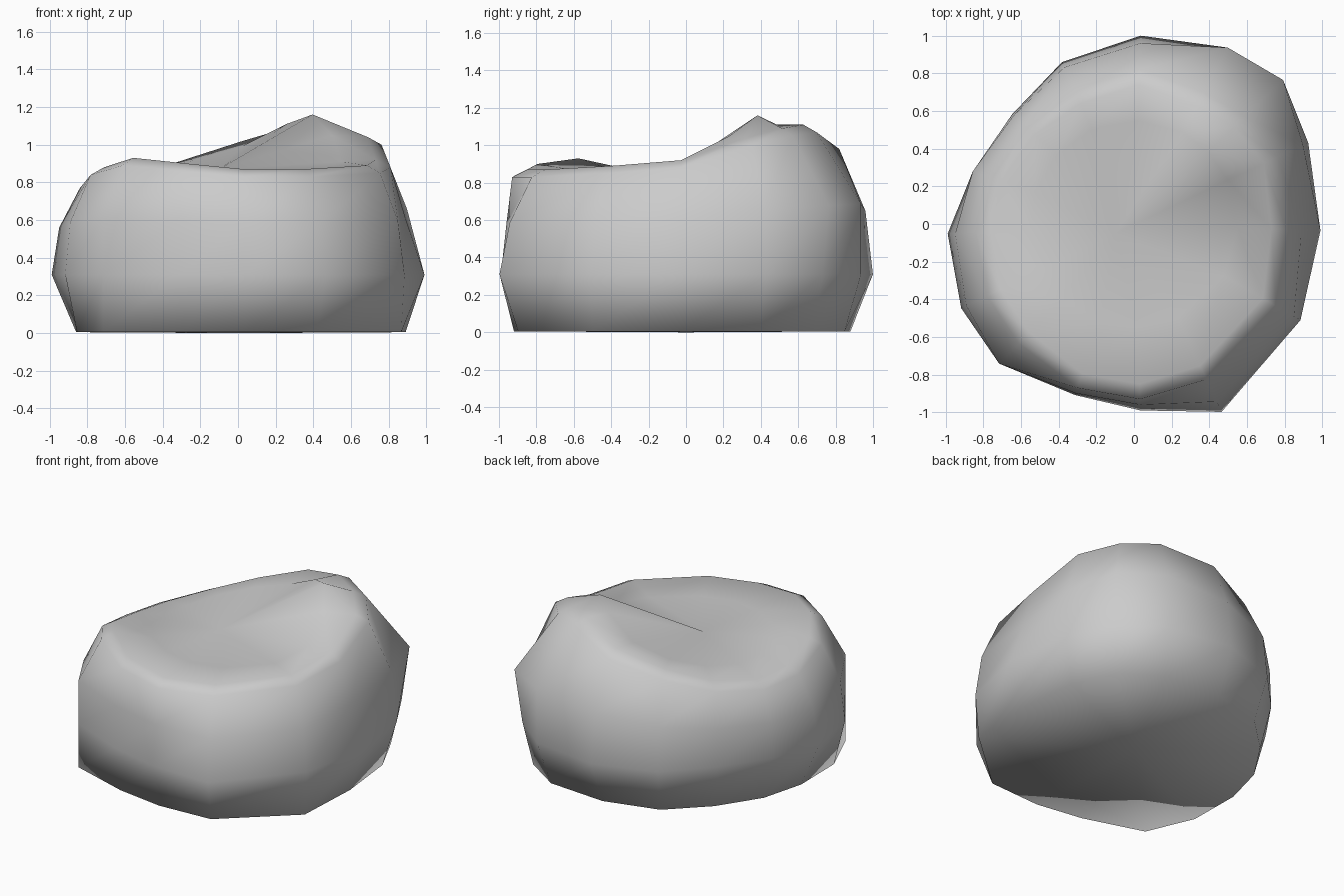
import bpy, bmesh
from math import sin, cos, radians

if "Cube" in bpy.data.objects:
    bpy.data.objects.remove(bpy.data.objects["Cube"])

# Uneven outline of the sack, one column per direction:
# angle, then radii of base, belly, upper side and rim, then heights of rim and seat
COLUMNS = [
    (-2, 0.89, 0.99, 0.89, 0.79, 0.92, 0.91),
    (25, 0.93, 1.02, 0.99, 0.82, 1.04, 1.05),
    (44, 0.98, 1.05, 1.10, 0.80, 1.09, 1.16),
    (62, 0.96, 1.06, 1.06, 0.77, 1.11, 1.11),
    (88, 0.88, 1.00, 0.96, 0.80, 1.02, 0.99),
    (114, 0.85, 0.94, 0.91, 0.76, 0.92, 0.92),
    (138, 0.80, 0.87, 0.86, 0.77, 0.84, 0.87),
    (162, 0.82, 0.90, 0.90, 0.80, 0.80, 0.84),
    (183, 0.86, 0.99, 0.95, 0.82, 0.81, 0.84),
    (206, 0.95, 1.02, 0.99, 0.85, 0.88, 0.86),
    (226, 1.03, 1.03, 1.03, 0.86, 0.93, 0.87),
    (251, 0.92, 0.96, 0.95, 0.90, 0.90, 0.87),
    (272, 0.92, 0.99, 0.96, 0.91, 0.87, 0.86),
    (295, 0.99, 1.10, 1.04, 0.89, 0.87, 0.86),
    (330, 1.00, 1.02, 0.98, 0.85, 0.89, 0.87),
]


def ring(bm, shape):
    """One loop of vertices; shape gives radius and height for a column."""
    verts = []
    for angle, *column in COLUMNS:
        r, z = shape(*column)
        a = radians(angle)
        verts.append(bm.verts.new((r * cos(a), r * sin(a), z)))
    return verts


# Sack rings from the floor, over the rim and into the seat
bm = bmesh.new()
rings = [ring(bm, shape) for shape in (
    lambda base, belly, upper, rim, top, seat: (base, 0.005),
    lambda base, belly, upper, rim, top, seat: (belly, 0.31),
    lambda base, belly, upper, rim, top, seat: (upper, 0.22 + top * 0.42),
    lambda base, belly, upper, rim, top, seat: (rim + 0.02, top - 0.04),
    lambda base, belly, upper, rim, top, seat: (rim - 0.06, top),
    lambda base, belly, upper, rim, top, seat: (0.55, seat),
)]
n = len(COLUMNS)
for low, high in zip(rings, rings[1:]):
    for i in range(n):
        j = (i + 1) % n
        bm.faces.new((low[i], low[j], high[j], high[i]))

# Flat underside and sunken seat centre
floor = bm.verts.new((0, 0, 0))
dip = bm.verts.new((-0.1, -0.05, 0.87))
for i in range(n):
    j = (i + 1) % n
    bm.faces.new((floor, rings[0][j], rings[0][i]))
    bm.faces.new((dip, rings[-1][i], rings[-1][j]))
for face in bm.faces:
    face.smooth = True

mesh = bpy.data.meshes.new("beanbag_seat")
bm.to_mesh(mesh)
bm.free()
beanbag = bpy.data.objects.new("beanbag_seat", mesh)
bpy.context.collection.objects.link(beanbag)

# Plain grey cloth
cloth = bpy.data.materials.new("grey_cloth")
cloth.use_nodes = True
colour = (0.6, 0.6, 0.6, 1)
cloth.diffuse_color = colour
cloth.node_tree.nodes["Principled BSDF"].inputs["Base Color"].default_value = colour
mesh.materials.append(cloth)
